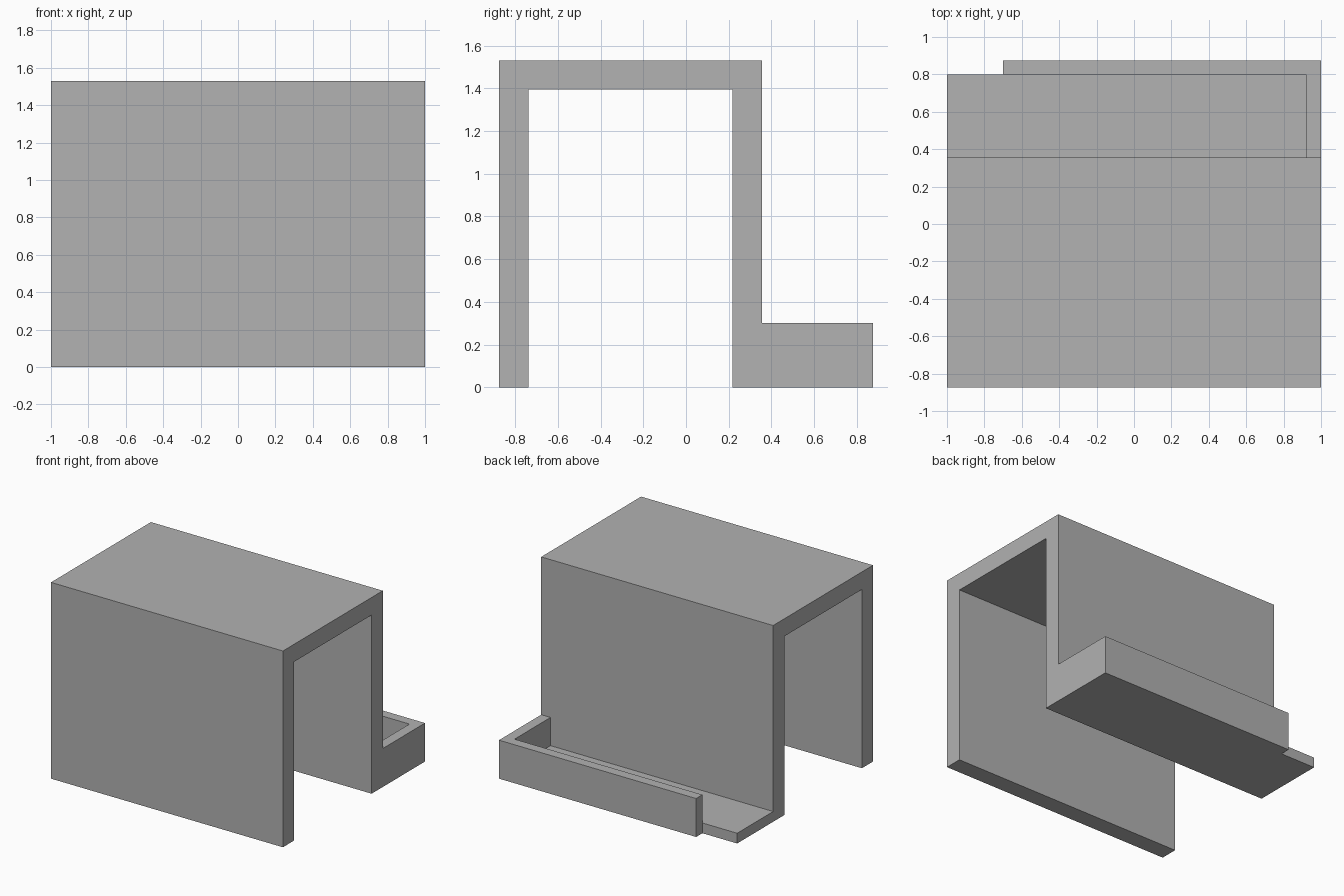
import bpy
import bmesh
from mathutils import Vector

cube = bpy.data.objects.get("Cube")
if cube:
    bpy.data.objects.remove(cube, do_unlink=True)

# Single plain grey material
grey = bpy.data.materials.new("plain_grey")
grey.use_nodes = True
colour = (0.445, 0.445, 0.445, 1.0)
grey.diffuse_color = colour
grey.node_tree.nodes["Principled BSDF"].inputs["Base Color"].default_value = colour


def prism(name, outline, offset):
    """Extrude a closed outline of 3D points along an offset."""
    bm = bmesh.new()
    face = bm.faces.new([bm.verts.new(p) for p in outline])
    result = bmesh.ops.extrude_face_region(bm, geom=[face])
    moved = [g for g in result["geom"] if isinstance(g, bmesh.types.BMVert)]
    bmesh.ops.translate(bm, verts=moved, vec=Vector(offset))
    bmesh.ops.recalc_face_normals(bm, faces=bm.faces)
    mesh = bpy.data.meshes.new(name)
    bm.to_mesh(mesh)
    bm.free()
    mesh.materials.append(grey)
    obj = bpy.data.objects.new(name, mesh)
    bpy.context.collection.objects.link(obj)
    return obj


LEFT, RIGHT = 1.0, -1.0
FRONT, WALL_BACK, LIP, BACK = -0.875, 0.355, 0.798, 0.875
TOP, THICK = 1.53, 0.137
RIM, FLOOR = 0.30, 0.08

# Upside-down channel: front wall, roof and back wall
inner_front, inner_back, ceiling = FRONT + THICK, WALL_BACK - THICK, TOP - THICK
profile = [(FRONT, 0), (FRONT, TOP), (WALL_BACK, TOP), (WALL_BACK, 0),
           (inner_back, 0), (inner_back, ceiling),
           (inner_front, ceiling), (inner_front, 0)]
prism("channel_cover", [(RIGHT, y, z) for y, z in profile], (LEFT - RIGHT, 0, 0))

# Ledge floor behind the back wall
floor = [(RIGHT, WALL_BACK), (LEFT - 0.08, WALL_BACK),
         (LEFT - 0.08, LIP), (RIGHT, LIP)]
prism("ledge_floor", [(x, y, 0) for x, y in floor], (0, 0, FLOOR))

# L-shaped rim: closed left end and rear lip stopping short of the right end
rim = [(LEFT, WALL_BACK), (LEFT, BACK), (-0.7, BACK), (-0.7, LIP),
       (LEFT - 0.08, LIP), (LEFT - 0.08, WALL_BACK)]
prism("ledge_rim", [(x, y, 0) for x, y in rim], (0, 0, RIM))
